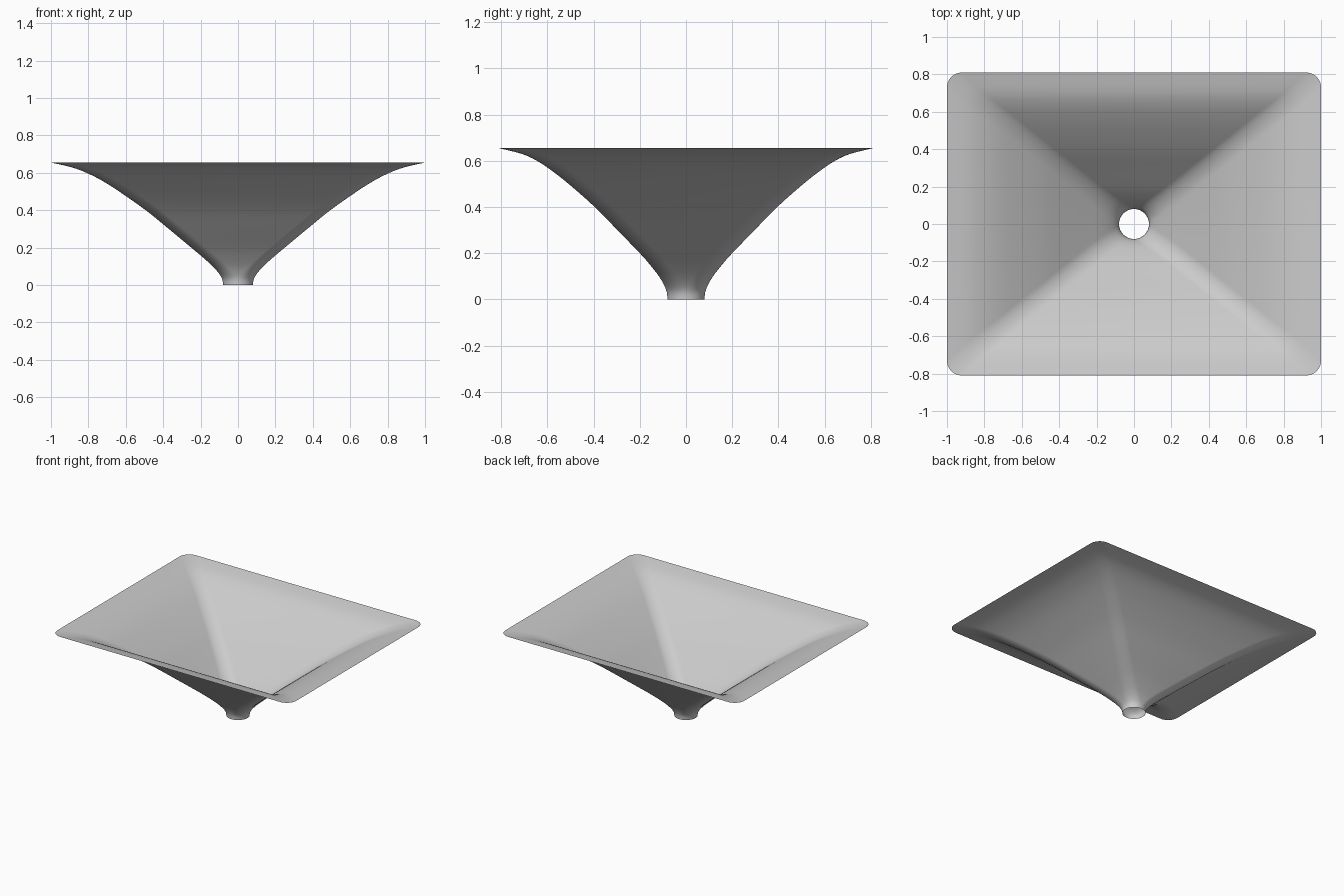
import bpy
import bmesh
from math import sin, cos, pi

cube = bpy.data.objects.get("Cube")
if cube:
    bpy.data.objects.remove(cube, do_unlink=True)

# Plain grey sheet material
grey = bpy.data.materials.new("Grey")
grey.use_nodes = True
colour = (0.6, 0.6, 0.6, 1)
grey.diffuse_color = colour
grey.node_tree.nodes["Principled BSDF"].inputs["Base Color"].default_value = colour

# Flare profile: height, half width, half depth
PROFILE = [
    (0, .08, .08), (.03, .084, .083), (.06, .1, .094), (.1, .135, .117),
    (.15, .19, .156), (.2, .25, .2), (.3, .37, .297), (.4, .493, .395),
    (.5, .635, .508), (.56, .73, .585), (.6, .81, .645), (.63, .89, .71),
    (.655, 1, .81),
]
CORNER = 0.08
STEPS = 10


def smooth(a, b, c, d, t):
    """Catmull-Rom blend between b and c."""
    return b + t / 2 * (c - a + t * (2*a - 5*b + 4*c - d + t * (3*(b - c) + d - a)))


def refine(rows, count):
    """Resample the profile along a smooth curve."""
    ext = [rows[0]] + rows + [rows[-1]]
    out = []
    for i in range(len(rows) - 1):
        for k in range(count):
            out.append([smooth(*p, k / count) for p in zip(*ext[i:i + 4])])
    return out + [rows[-1]]


def rounded_ring(bm, z, hx, hy):
    """Rounded rectangle with a constant corner radius; a circle at the throat."""
    ring = []
    for q, (sx, sy) in enumerate([(1, 1), (-1, 1), (-1, -1), (1, -1)]):
        for k in range(STEPS + 1):
            a = (q + k / STEPS) * pi / 2
            ring.append(bm.verts.new((sx * (hx - CORNER) + CORNER * cos(a),
                                      sy * (hy - CORNER) + CORNER * sin(a), z)))
    return ring


# Open horn: throat ring lofted to the wide rim
bm = bmesh.new()
rings = [rounded_ring(bm, *row) for row in refine(PROFILE, 3)]
for low, high in zip(rings, rings[1:]):
    for i in range(len(low)):
        j = (i + 1) % len(low)
        bm.faces.new((low[i], low[j], high[j], high[i]))
bmesh.ops.remove_doubles(bm, verts=bm.verts, dist=0.0001)
for face in bm.faces:
    face.smooth = True

mesh = bpy.data.meshes.new("horn_flare")
bm.to_mesh(mesh)
bm.free()
mesh.materials.append(grey)
horn = bpy.data.objects.new("horn_flare", mesh)
bpy.context.collection.objects.link(horn)
